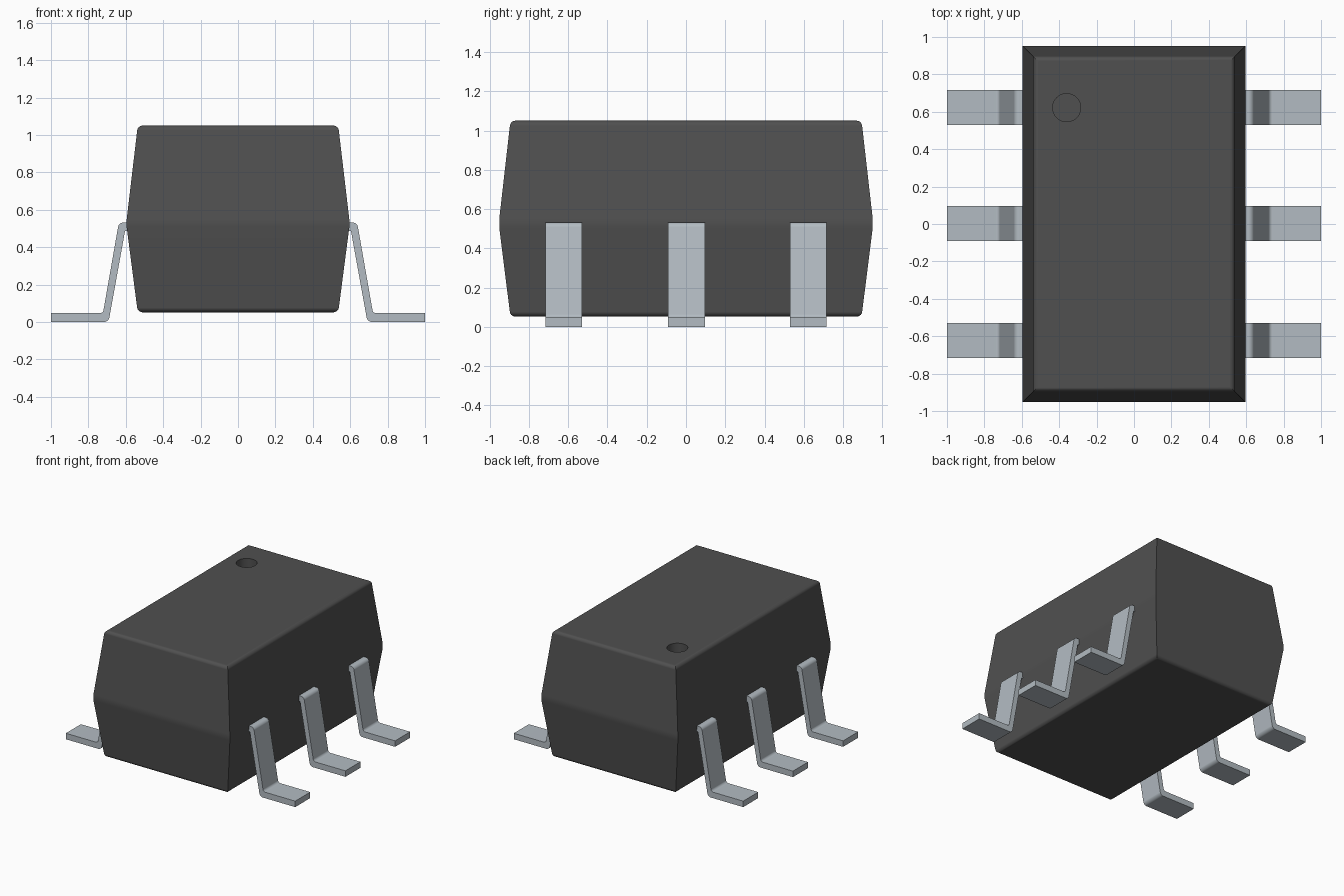
import bpy, bmesh, math
from mathutils import Vector

cube = bpy.data.objects.get("Cube")
if cube:
    bpy.data.objects.remove(cube, do_unlink=True)


def make_material(name, rgb, roughness):
    mat = bpy.data.materials.new(name)
    mat.use_nodes = True
    mat.diffuse_color = (*rgb, 1)
    bsdf = next(n for n in mat.node_tree.nodes if n.type == 'BSDF_PRINCIPLED')
    bsdf.inputs["Base Color"].default_value = (*rgb, 1)
    bsdf.inputs["Roughness"].default_value = roughness
    return mat


BLACK = make_material("black plastic", (0.08, 0.08, 0.08), 0.6)
SILVER = make_material("silver metal", (0.45, 0.50, 0.54), 0.5)


def add_object(name, bm, mat):
    bmesh.ops.recalc_face_normals(bm, faces=bm.faces)
    mesh = bpy.data.meshes.new(name)
    bm.to_mesh(mesh)
    bm.free()
    obj = bpy.data.objects.new(name, mesh)
    bpy.context.collection.objects.link(obj)
    mesh.materials.append(mat)
    return obj


def select_only(obj):
    bpy.ops.object.select_all(action='DESELECT')
    obj.select_set(True)
    bpy.context.view_layer.objects.active = obj


def smooth(obj):
    select_only(obj)
    bpy.ops.object.shade_smooth_by_angle(angle=math.radians(35))
    mod = obj.modifiers.new("flat face normals", 'WEIGHTED_NORMAL')
    mod.keep_sharp = True


# Body: rectangular rings, widest at the seam, with rounded top and bottom rims
bm = bmesh.new()
rings = []
for z, hx, hy in [(0.052, 0.536, 0.894), (0.505, 0.595, 0.951),
                  (0.55, 0.595, 0.951), (1.05, 0.536, 0.894)]:
    rings.append([bm.verts.new((sx * hx, sy * hy, z))
                  for sx, sy in ((-1, -1), (1, -1), (1, 1), (-1, 1))])
for low, high in zip(rings, rings[1:]):
    for i in range(4):
        j = (i + 1) % 4
        bm.faces.new((low[i], low[j], high[j], high[i]))
bottom = bm.faces.new(rings[0][::-1])
top = bm.faces.new(rings[-1])
bmesh.ops.bevel(bm, geom=list(bottom.edges) + list(top.edges), offset=0.025,
                segments=5, profile=0.5, affect='EDGES')
body = add_object("body", bm, BLACK)

# Round marker recess in the top of the body
bm = bmesh.new()
bmesh.ops.create_cone(bm, cap_ends=True, segments=48, radius1=0.075,
                      radius2=0.075, depth=0.2)
bmesh.ops.translate(bm, verts=bm.verts, vec=(-0.36, 0.622, 1.05))
cutter = add_object("marker_cutter", bm, BLACK)
cutter.hide_render = True
cut = body.modifiers.new("marker recess", 'BOOLEAN')
cut.operation = 'DIFFERENCE'
cut.solver = 'EXACT'
cut.object = cutter
select_only(body)
bpy.ops.object.modifier_apply(modifier=cut.name)
bpy.data.objects.remove(cutter, do_unlink=True)
smooth(body)


def round_corners(points, steps=5):
    """Turn (x, z, radius) corners into a profile with rounded bends."""
    result = []
    for i, (x, z, r) in enumerate(points):
        p = Vector((x, z))
        if r == 0:
            result.append(p)
            continue
        a = (Vector(points[i - 1][:2]) - p).normalized()
        b = (Vector(points[(i + 1) % len(points)][:2]) - p).normalized()
        half = a.angle(b) / 2
        centre = p + (a + b).normalized() * (r / math.sin(half))
        start = p + a * (r / math.tan(half)) - centre
        end = p + b * (r / math.tan(half)) - centre
        for k in range(steps + 1):
            t = k / steps
            result.append(centre + start.lerp(end, t).normalized() * r)
    return result


# Lead: bent strip profile in x and z, extruded along y
PROFILE = round_corners([
    (0.55, 0.532, 0), (0.637, 0.532, 0.028), (0.722, 0.047, 0.02),
    (1.0, 0.047, 0), (1.0, 0.0, 0), (0.692, 0.0, 0.03),
    (0.604, 0.487, 0.006), (0.55, 0.487, 0)])
LEAD_WIDTH = 0.187


def make_lead(name, side, y):
    bm = bmesh.new()
    verts = [bm.verts.new((side * p.x, y - LEAD_WIDTH / 2, p.y)) for p in PROFILE]
    face = bm.faces.new(verts)
    extruded = bmesh.ops.extrude_face_region(bm, geom=[face])
    moved = [v for v in extruded["geom"] if isinstance(v, bmesh.types.BMVert)]
    bmesh.ops.translate(bm, verts=moved, vec=(0, LEAD_WIDTH, 0))
    smooth(add_object(name, bm, SILVER))


# Three leads on each side
for side_name, side in (("left", 1), ("right", -1)):
    for place, y in (("front", -0.622), ("middle", 0.003), ("back", 0.622)):
        make_lead(f"{side_name}_{place}_lead", side, y)
